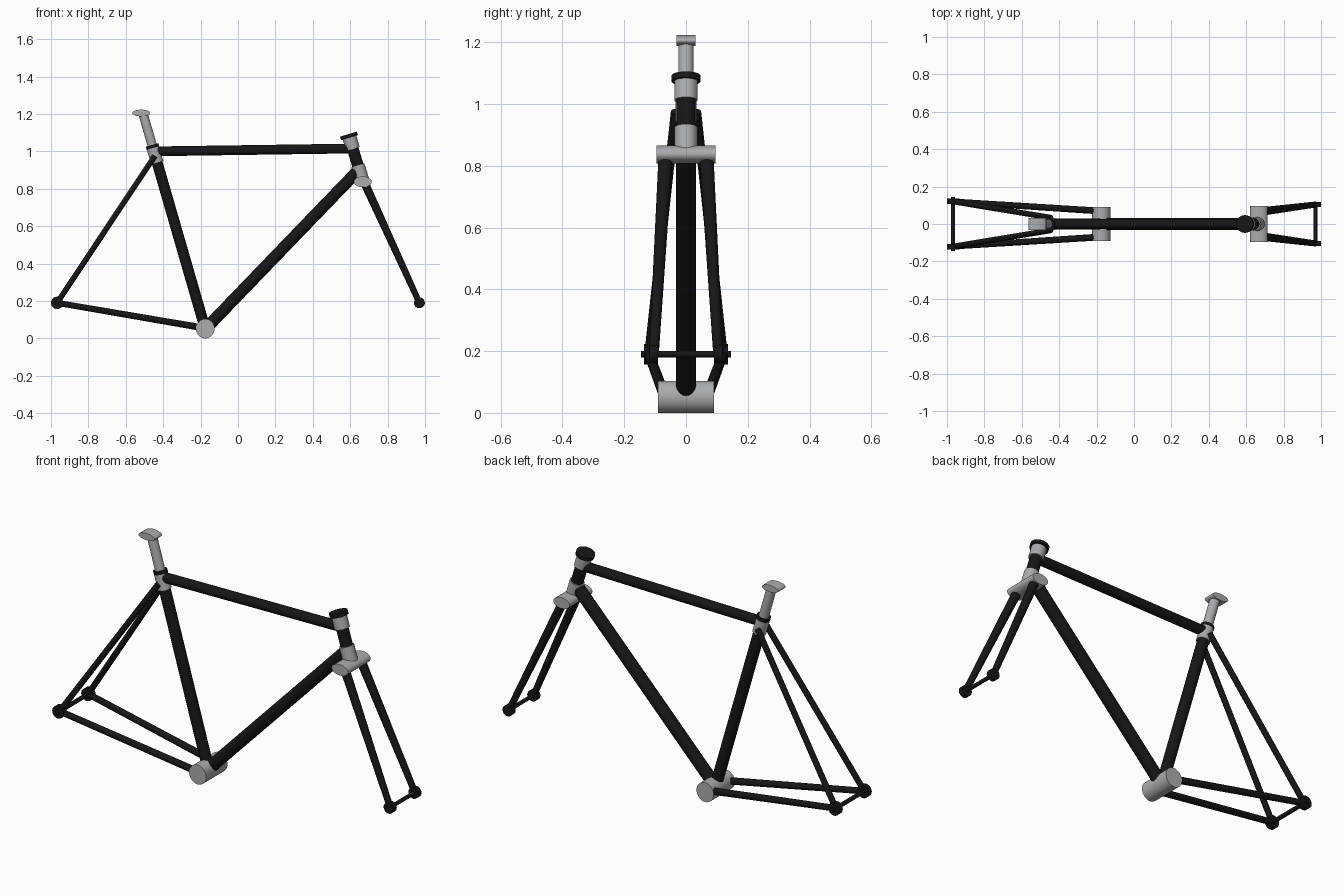
import bpy
import math
from mathutils import Vector

cube = bpy.data.objects.get("Cube")
if cube:
    bpy.data.objects.remove(cube, do_unlink=True)


def make_material(name, rgb):
    mat = bpy.data.materials.new(name)
    mat.use_nodes = True
    colour = (*rgb, 1.0)
    mat.diffuse_color = colour
    mat.node_tree.nodes["Principled BSDF"].inputs["Base Color"].default_value = colour
    return mat


BLACK = make_material("frame black", (0.008, 0.008, 0.009))
SILVER = make_material("brushed silver", (0.40, 0.415, 0.43))


def tube(name, start, end, r1, mat, r2=None, sides=24):
    """Closed round tube between two points, optionally tapered."""
    a, b = Vector(start), Vector(end)
    axis = b - a
    bpy.ops.mesh.primitive_cone_add(
        vertices=sides, radius1=r1, radius2=r1 if r2 is None else r2,
        depth=axis.length, location=(a + b) / 2,
        rotation=axis.to_track_quat("Z", "Y").to_euler())
    obj = bpy.context.object
    obj.name = name
    obj.data.materials.append(mat)
    bpy.ops.object.shade_smooth_by_angle(angle=math.radians(35))
    return obj


def cross_tube(name, x, z, half_width, rx, rz, mat, y=0.0):
    """Tube lying along y with an oval section."""
    bpy.ops.mesh.primitive_cylinder_add(
        vertices=32, radius=1, depth=2 * half_width,
        location=(x, y, z), rotation=(math.pi / 2, 0, 0))
    obj = bpy.context.object
    obj.name = name
    obj.scale = (rx, rz, 1)
    bpy.ops.object.transform_apply(location=False, rotation=False, scale=True)
    obj.data.materials.append(mat)
    bpy.ops.object.shade_smooth_by_angle(angle=math.radians(35))
    return obj


def on_seat(z):
    return (-0.175 - 0.289 * (z - 0.05), 0, z)


def on_head(z):
    return (0.667 - 0.30 * (z - 0.837), 0, z)


REAR = (-0.967, 0.19)
FRONT = (0.97, 0.19)

# Main triangle
cross_tube("bottom_bracket", -0.175, 0.052, 0.09, 0.05, 0.052, SILVER)
tube("seat_tube", on_seat(0.06), on_seat(0.97), 0.029, BLACK)
tube("top_tube", (-0.44, 0, 1.0), (0.61, 0, 1.015), 0.026, BLACK)
tube("down_tube", (-0.165, 0, 0.06), (0.635, 0, 0.89), 0.032, BLACK)

# Seat post
tube("seat_lug", on_seat(0.94), on_seat(1.02), 0.034, SILVER)
tube("seat_collar", on_seat(1.018), on_seat(1.034), 0.035, BLACK)
tube("seat_post", on_seat(1.03), on_seat(1.2), 0.025, SILVER)
cross_tube("saddle_clamp", -0.517, 1.205, 0.031, 0.048, 0.018, SILVER)

# Head assembly
tube("head_tube", on_head(0.91), on_head(1.02), 0.031, BLACK)
tube("upper_cup", on_head(1.012), on_head(1.075), 0.038, SILVER)
tube("headset_cap", on_head(1.073), on_head(1.092), 0.047, BLACK)
tube("lower_cup", on_head(0.845), on_head(0.925), 0.037, SILVER)
cross_tube("fork_crown", 0.667, 0.837, 0.096, 0.048, 0.029, SILVER)

# Paired stays, fork legs and dropouts
for side, s in (("left", 1), ("right", -1)):
    tube(side + "_chain_stay", (-0.19, s * 0.07, 0.057),
         (REAR[0], s * 0.12, REAR[1]), 0.018, BLACK, 0.016)
    tube(side + "_seat_stay", (-0.445, s * 0.034, 0.975),
         (REAR[0], s * 0.12, REAR[1]), 0.015, BLACK)
    tube(side + "_fork_leg", (0.675, s * 0.066, 0.835),
         (FRONT[0], s * 0.104, FRONT[1]), 0.023, BLACK, 0.016)
    cross_tube(side + "_rear_dropout", *REAR, 0.014, 0.033, 0.033, BLACK, s * 0.122)
    cross_tube(side + "_front_dropout", *FRONT, 0.014, 0.029, 0.029, BLACK, s * 0.104)

# Axles
cross_tube("rear_axle", *REAR, 0.145, 0.011, 0.011, BLACK)
cross_tube("front_axle", *FRONT, 0.116, 0.01, 0.01, BLACK)
